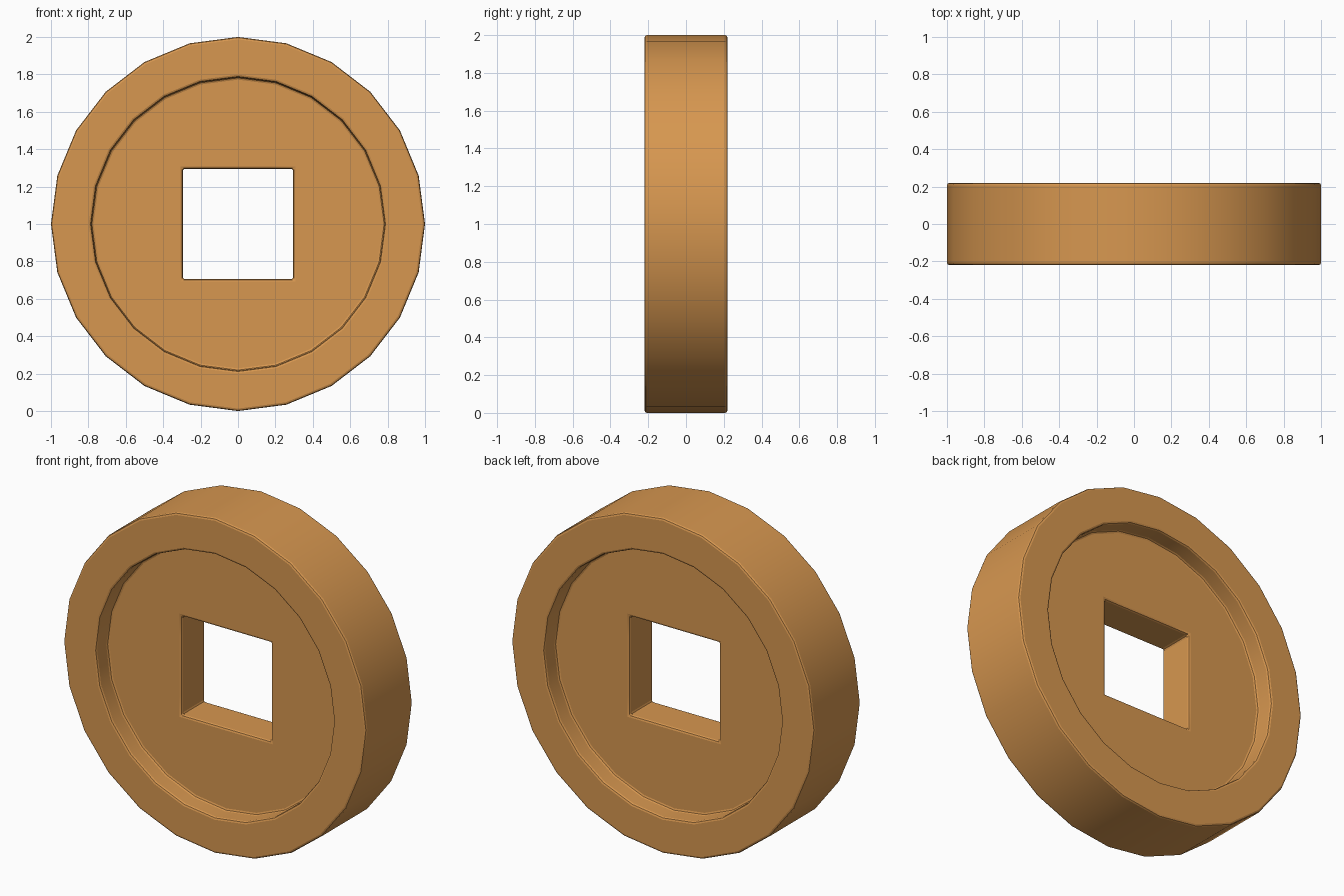
import bpy, bmesh, math

cube = bpy.data.objects.get("Cube")
if cube:
    bpy.data.objects.remove(cube, do_unlink=True)

SIDES = 24
RADIUS, RECESS_RADIUS, HOLE_HALF = 1.0, 0.785, 0.295
HALF_DEPTH, FLOOR_HALF = 0.22, 0.11

# Warm copper material
copper = bpy.data.materials.new("copper")
copper.use_nodes = True
colour = (0.68, 0.31, 0.08, 1)
copper.diffuse_color = colour
copper.node_tree.nodes["Principled BSDF"].inputs["Base Color"].default_value = colour

bm = bmesh.new()


def ring(size, y, square=False):
    """Loop of vertices around the y axis, round or square."""
    verts = []
    for i in range(SIDES):
        a = 2 * math.pi * i / SIDES
        c, s = math.cos(a), math.sin(a)
        r = size / max(abs(c), abs(s)) if square else size
        verts.append(bm.verts.new((r * c, y, 1 + r * s)))
    return verts


# Closed cross-section: square hole, recessed floor, raised rim, on both faces
rings = [
    ring(HOLE_HALF, -FLOOR_HALF, True),
    ring(RECESS_RADIUS, -FLOOR_HALF),
    ring(RECESS_RADIUS, -HALF_DEPTH),
    ring(RADIUS, -HALF_DEPTH),
    ring(RADIUS, HALF_DEPTH),
    ring(RECESS_RADIUS, HALF_DEPTH),
    ring(RECESS_RADIUS, FLOOR_HALF),
    ring(HOLE_HALF, FLOOR_HALF, True),
]
for a, b in zip(rings, rings[1:] + rings[:1]):
    for i in range(SIDES):
        j = (i + 1) % SIDES
        bm.faces.new((a[i], a[j], b[j], b[i]))
bmesh.ops.recalc_face_normals(bm, faces=bm.faces)

mesh = bpy.data.meshes.new("holed_coin")
bm.to_mesh(mesh)
bm.free()
mesh.materials.append(copper)
coin = bpy.data.objects.new("holed_coin", mesh)
bpy.context.collection.objects.link(coin)

# Narrow chamfer on the hard edges
bevel = coin.modifiers.new("edge_chamfer", 'BEVEL')
bevel.width = 0.013
bevel.segments = 2
bevel.limit_method = 'ANGLE'
bevel.angle_limit = math.radians(40)

# Apply the chamfer, then smooth the round walls and keep the edges crisp
bpy.ops.object.select_all(action='DESELECT')
coin.select_set(True)
bpy.context.view_layer.objects.active = coin
bpy.ops.object.modifier_apply(modifier=bevel.name)
bpy.ops.object.shade_smooth_by_angle(angle=math.radians(20))
